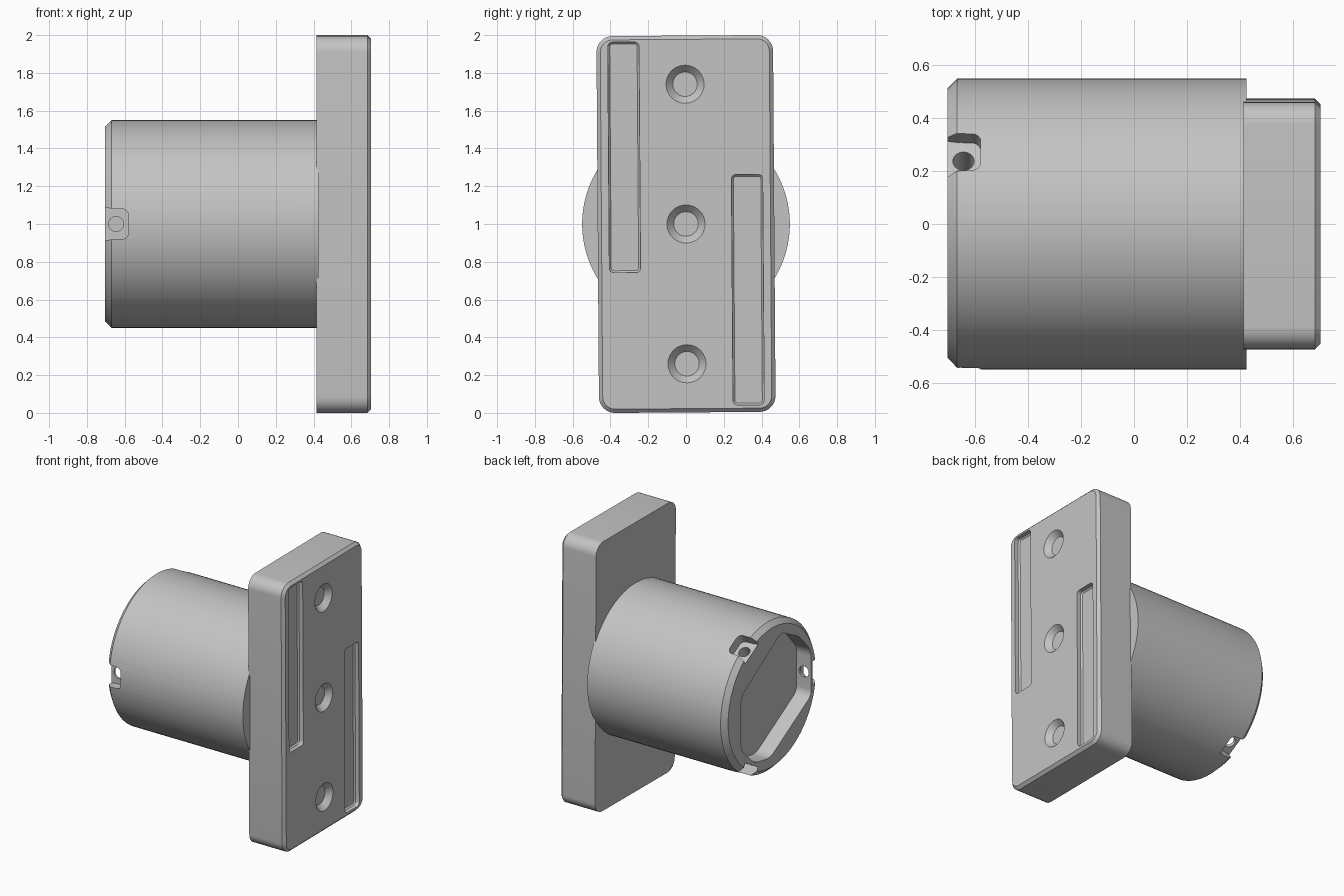
import bpy, bmesh, math
from mathutils import Matrix, Vector

cube = bpy.data.objects.get("Cube")
if cube:
    bpy.data.objects.remove(cube, do_unlink=True)

grey = bpy.data.materials.new("plain grey")
grey.use_nodes = True
grey.diffuse_color = (0.55, 0.55, 0.55, 1)
grey.node_tree.nodes["Principled BSDF"].inputs["Base Color"].default_value = grey.diffuse_color

LEFT, JOINT, FACE = -0.705, 0.415, 0.705
MID = 1.0


def frame(x_axis, y_axis, z_axis, origin):
    m = Matrix((x_axis, y_axis, z_axis)).transposed().to_4x4()
    m.translation = Vector(origin)
    return m


def along_x(x, y=0, z=MID, sign=1):
    """Local z points along +x or -x."""
    return frame((0, 1, 0), (0, 0, sign), (sign, 0, 0), (x, y, z))


def finish(name, bm, matrix):
    bmesh.ops.transform(bm, matrix=matrix, verts=bm.verts)
    bmesh.ops.recalc_face_normals(bm, faces=bm.faces)
    mesh = bpy.data.meshes.new(name)
    bm.to_mesh(mesh)
    bm.free()
    mesh.materials.append(grey)
    obj = bpy.data.objects.new(name, mesh)
    bpy.context.collection.objects.link(obj)
    return obj


def prism(name, points, depth, radius, matrix, chamfer=0.0, segments=6):
    """Extruded outline with rounded corners and a chamfered far cap."""
    bm = bmesh.new()
    bm.faces.new([bm.verts.new((u, v, 0)) for u, v in points])
    if radius:
        bmesh.ops.bevel(bm, geom=bm.verts[:], offset=radius, segments=segments,
                        profile=0.5, affect='VERTICES')
    cap = bmesh.ops.extrude_face_region(bm, geom=bm.faces[:])["geom"]
    top = [g for g in cap if isinstance(g, bmesh.types.BMVert)]
    bmesh.ops.translate(bm, vec=(0, 0, depth), verts=top)
    if chamfer:
        edges = [e for e in bm.edges if all(v.co.z > depth - 1e-5 for v in e.verts)]
        bmesh.ops.bevel(bm, geom=edges, offset=chamfer, segments=1, affect='EDGES')
    return finish(name, bm, matrix)


def cone(name, r1, r2, depth, matrix, sides=32):
    bm = bmesh.new()
    bmesh.ops.create_cone(bm, cap_ends=True, segments=sides, radius1=r1, radius2=r2,
                          depth=depth, matrix=Matrix.Translation((0, 0, depth / 2)))
    return finish(name, bm, matrix)


def box(w, h):
    return [(-w / 2, -h / 2), (w / 2, -h / 2), (w / 2, h / 2), (-w / 2, h / 2)]


def carve(obj, cutters):
    bpy.context.view_layer.objects.active = obj
    for cutter in cutters:
        cutter.hide_render = True
        mod = obj.modifiers.new("cut", 'BOOLEAN')
        mod.operation, mod.solver, mod.object = 'DIFFERENCE', 'EXACT', cutter
        bpy.ops.object.modifier_apply(modifier=mod.name)
        bpy.data.objects.remove(cutter, do_unlink=True)


def smooth(obj):
    bpy.ops.object.select_all(action='DESELECT')
    obj.select_set(True)
    bpy.context.view_layer.objects.active = obj
    bpy.ops.object.shade_smooth_by_angle(angle=math.radians(25))


# Barrel: round post with a chamfered free end
bm = bmesh.new()
bmesh.ops.create_cone(bm, cap_ends=True, segments=96, radius1=0.55, radius2=0.55,
                      depth=JOINT + 0.01 - LEFT)
rim = [e for e in bm.edges if all(v.co.z < 0 for v in e.verts)]
bmesh.ops.bevel(bm, geom=rim, offset=0.036, segments=1, affect='EDGES')
barrel = finish("barrel", bm, along_x((LEFT + JOINT + 0.01) / 2))

# Shallow six-sided socket in the free end
socket = [(0.36, 0.14), (-0.11, 0.44), (-0.32, 0.33), (-0.46, 0.17),
          (-0.46, -0.16), (0.02, -0.44), (0.2, -0.41), (0.36, -0.26)]
cutters = [prism("socket_cutter", socket, 0.22, 0.04, along_x(LEFT - 0.1))]

# Three screw notches with a radial hole each
notch = [(-0.80, -0.10), (-0.69, -0.085), (-0.66, -0.08), (-0.58, -0.08),
         (-0.58, 0.08), (-0.66, 0.08), (-0.69, 0.085), (-0.80, 0.10)]
for degrees in (60, 180, 300):
    a = math.radians(degrees)
    radial = Vector((0, math.cos(a), math.sin(a)))
    axes = ((1, 0, 0), (0, math.sin(a), -math.cos(a)), radial)
    centre = Vector((0, 0, MID))
    cutters.append(prism("notch_cutter", notch, 0.3, 0.035,
                         frame(*axes, centre + radial * 0.475)))
    cutters.append(cone("hole_cutter", 0.04, 0.04, 0.3,
                        frame(*axes, centre + radial * 0.25 + Vector((-0.645, 0, 0)))))
carve(barrel, cutters)
smooth(barrel)

# Mounting plate: rounded slab with a chamfered outer face
plate = prism("mounting_plate", box(0.935, 1.995), FACE - JOINT, 0.085,
              along_x(JOINT), chamfer=0.02, segments=8)

# Two long recesses and three countersinks in the outer face
cutters = [prism("recess_cutter", box(0.165, height), 0.15, 0.025,
                 along_x(FACE + 0.11, y, z, -1), chamfer=0.01)
           for y, z, height in ((-0.325, 1.355, 1.22), (0.325, 0.65, 1.22))]
cutters += [cone("countersink_cutter", 0.065, 0.11, 0.05, along_x(FACE - 0.04, 0, z))
            for z in (0.26, 1.0, 1.74)]
carve(plate, cutters)

# The plate sits very slightly turned on the barrel
turn = Matrix.Translation((0, 0, MID)) @ Matrix.Rotation(math.radians(0.4), 4, 'X')
plate.data.transform(turn @ Matrix.Translation((0, 0, -MID)))
smooth(plate)
